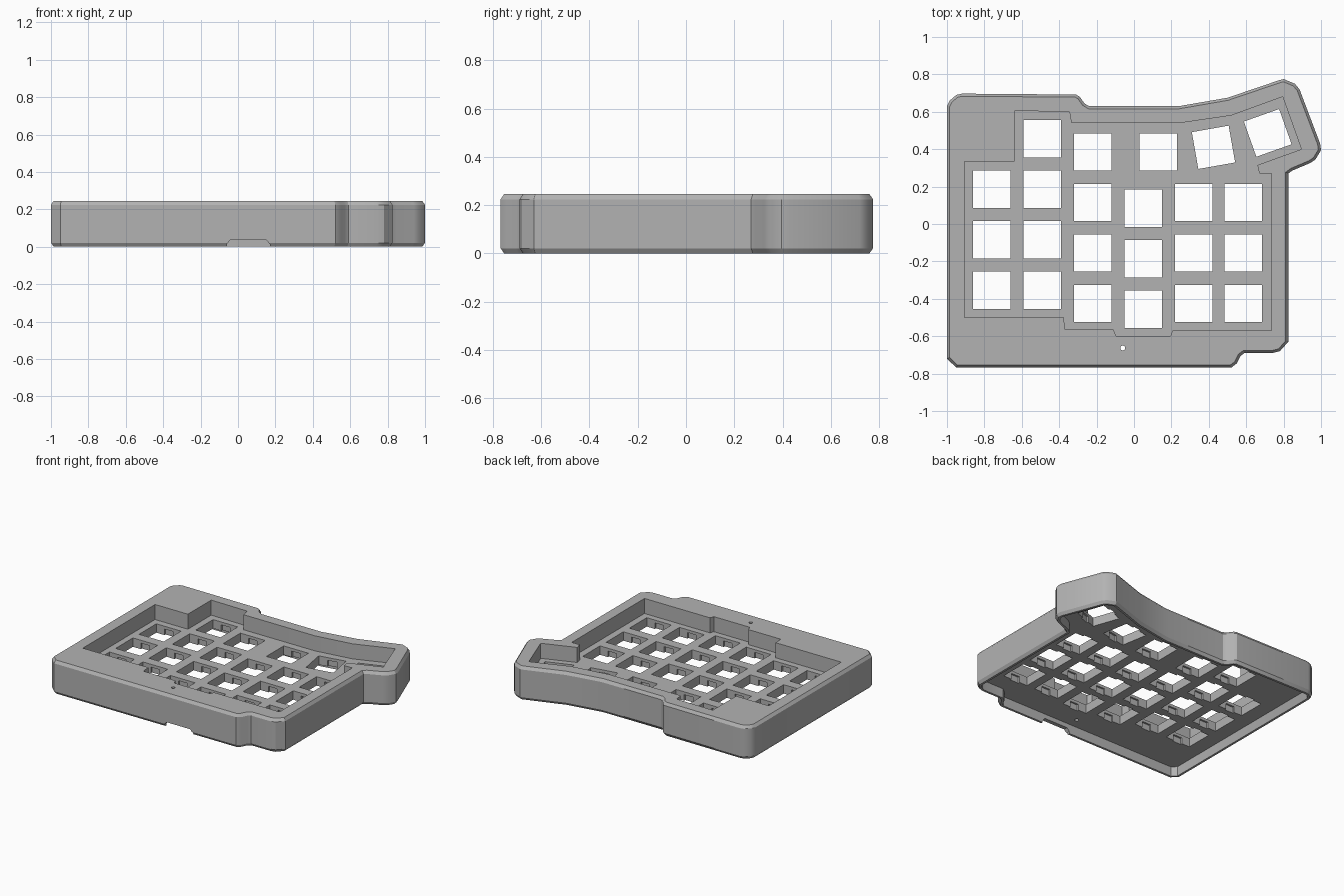
import bpy, bmesh
from math import radians, cos, sin
from mathutils import Vector, Matrix

if "Cube" in bpy.data.objects:
    bpy.data.objects.remove(bpy.data.objects["Cube"], do_unlink=True)

HEIGHT = 0.245
PLATE_TOP, PLATE_BOTTOM = 0.135, 0.07
WALL, CHAMFER = 0.03, 0.014
KEY = 0.2

grey = bpy.data.materials.new("case grey")
grey.use_nodes = True
colour = (0.45, 0.45, 0.45, 1)
grey.diffuse_color = colour
grey.node_tree.nodes["Principled BSDF"].inputs["Base Color"].default_value = colour

# Plan outlines, counter-clockwise
OUTLINE = [(-.95, -.768), (.52, -.768), (.55, -.745), (.57, -.705), (.59, -.69), (.74, -.69),
           (.78, -.68), (.825, -.63), (.825, .27), (.845, .285), (.94, .325), (.97, .345),
           (1, .395), (.995, .43), (.885, .72), (.86, .75), (.80, .775), (.78, .77),
           (.5, .675), (.24, .63), (-.24, .63), (-.265, .645), (-.29, .68), (-.31, .692),
           (-.92, .697), (-.95, .69), (-.985, .66), (-1, .63), (-1, -.72)]
RECESS = [(-.905, -.5), (-.375, -.5), (-.37, -.565), (-.11, -.565), (-.095, -.6), (.195, -.6),
          (.205, -.57), (.735, -.57), (.735, .27), (.67, .27), (.66, .315), (.895, .4),
          (.795, .68), (.52, .58), (.245, .54), (-.335, .54), (-.345, .6), (-.64, .605),
          (-.64, .335), (-.905, .335)]


def inset(points, d):
    """Move every edge of a closed outline inwards by d."""
    result = []
    for i, p in enumerate(points):
        a, b, c = Vector(points[i - 1]), Vector(p), Vector(points[(i + 1) % len(points)])
        e, f = (b - a).normalized(), (c - b).normalized()
        n, m = Vector((-e.y, e.x)), Vector((-f.y, f.x))
        result.append(b + (n + m) * d / (1 + n.dot(m)))
    return result


def add_prism(bm, levels, matrix=Matrix()):
    """Stack of (outline, z) rings, joined and capped."""
    rings = [[bm.verts.new(matrix @ Vector((p[0], p[1], z))) for p in pts] for pts, z in levels]
    bm.faces.new(rings[0][::-1])
    bm.faces.new(rings[-1])
    n = len(rings[0])
    for low, high in zip(rings, rings[1:]):
        for i in range(n):
            j = (i + 1) % n
            bm.faces.new((low[i], low[j], high[j], high[i]))


def make_object(name, bm):
    mesh = bpy.data.meshes.new(name)
    bmesh.ops.recalc_face_normals(bm, faces=bm.faces)
    bm.to_mesh(mesh)
    bm.free()
    mesh.materials.append(grey)
    obj = bpy.data.objects.new(name, mesh)
    bpy.context.collection.objects.link(obj)
    return obj


def cut(target, bm):
    cutter = make_object("cutter", bm)
    cutter.hide_render = True
    mod = target.modifiers.new("cut", "BOOLEAN")
    mod.operation, mod.solver, mod.object = "DIFFERENCE", "EXACT", cutter
    bpy.context.view_layer.objects.active = target
    bpy.ops.object.modifier_apply(modifier=mod.name)
    bpy.data.objects.remove(cutter, do_unlink=True)


def rectangle(w, d):
    return [(-w / 2, -d / 2), (w / 2, -d / 2), (w / 2, d / 2), (-w / 2, d / 2)]


# Case body with chamfered top and bottom edges
bm = bmesh.new()
slim = inset(OUTLINE, CHAMFER)
add_prism(bm, [(slim, 0), (OUTLINE, CHAMFER * 1.5), (OUTLINE, HEIGHT - CHAMFER * 1.5), (slim, HEIGHT)])
case = make_object("keyboard_case", bm)

# Key well above the plate
bm = bmesh.new()
add_prism(bm, [(RECESS, PLATE_TOP), (RECESS, HEIGHT + .1)])
cut(case, bm)

# Hollow underside
bm = bmesh.new()
hollow = inset(OUTLINE, WALL)
add_prism(bm, [(hollow, -.1), (hollow, PLATE_BOTTOM)])
cut(case, bm)

# Key positions: columns of straight keys, then the turned thumb keys
COLUMNS = {-.76: (.185, 3), -.49: (.455, 4), -.22: (.115, 3), .05: (.085, 3),
           .32: (.115, 3), .585: (.115, 3)}
keys = [(x, top - .27 * i, 0) for x, (top, count) in COLUMNS.items() for i in range(count)]
keys += [(-.22, .385, 0), (.13, .385, 0), (.425, .41, 10), (.715, .487, 19.5)]

# Square switch holes and the clip notches under their front and back edges
holes, notches = bmesh.new(), bmesh.new()
for x, y, angle in keys:
    place = Matrix.Translation((x, y, 0)) @ Matrix.Rotation(radians(angle), 4, "Z")
    square, slot = rectangle(KEY, KEY), rectangle(.07, KEY + .026)
    add_prism(holes, [(square, .02), (square, PLATE_TOP + .05)], place)
    add_prism(notches, [(slot, .02), (slot, PLATE_TOP - .021)], place)
cut(case, holes)
cut(case, notches)

# Small round hole in the front border
bm = bmesh.new()
circle = [(-.06 + .013 * cos(radians(a)), -.663 + .013 * sin(radians(a))) for a in range(0, 360, 20)]
add_prism(bm, [(circle, -.1), (circle, HEIGHT + .1)])
cut(case, bm)

# Cable notch at the bottom of the front wall
bm = bmesh.new()
profile = [(-.06, -.05), (.17, -.05), (.17, .015), (.15, .037), (-.04, .037), (-.06, .015)]
stand = Matrix.Rotation(radians(90), 4, "X")
add_prism(bm, [(profile, .7), (profile, .85)], stand)
cut(case, bm)

# Smooth the rounded corners, keep the edges crisp
bpy.ops.object.select_all(action="DESELECT")
case.select_set(True)
bpy.context.view_layer.objects.active = case
bpy.ops.object.shade_smooth_by_angle(angle=radians(30))
